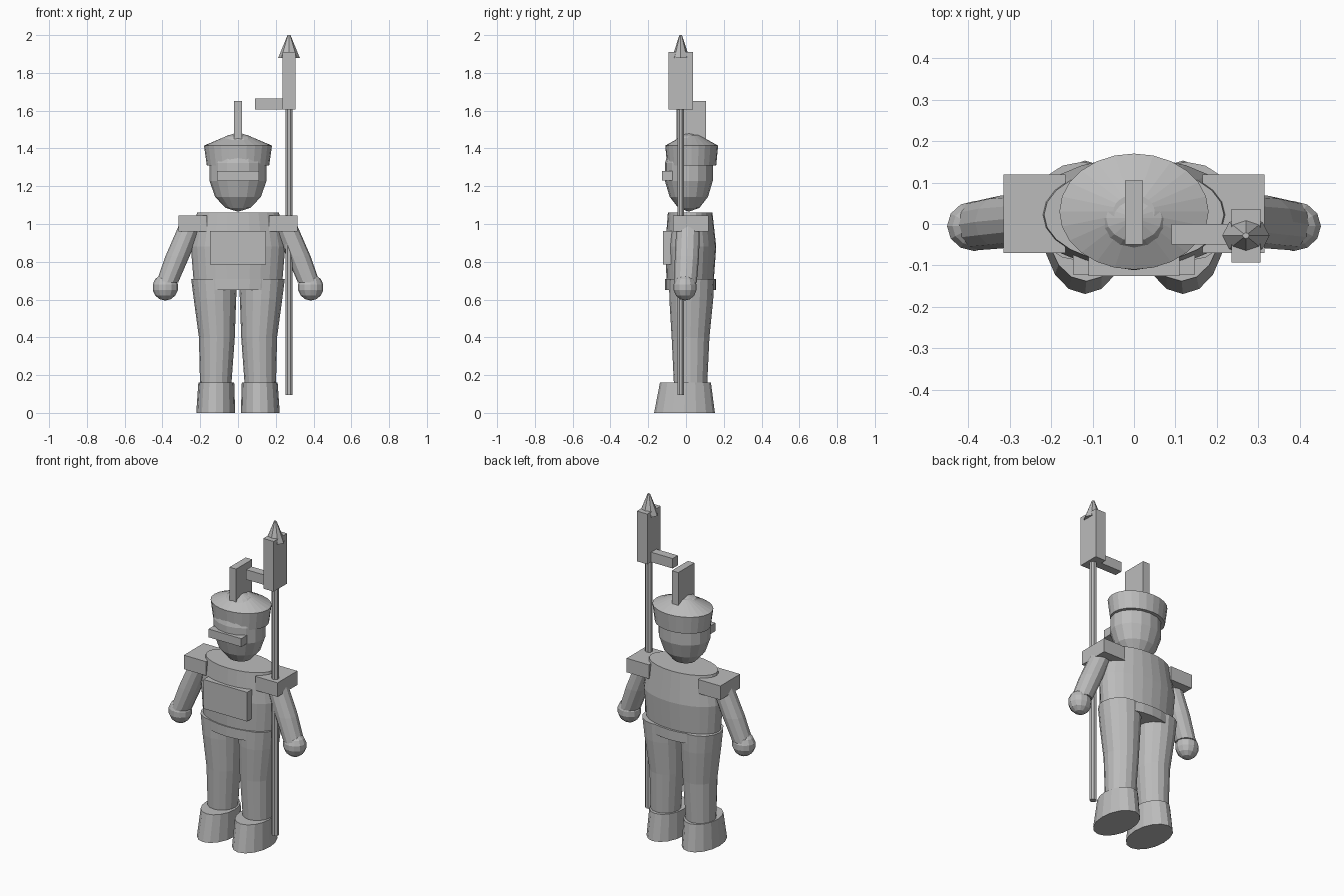
import bpy, bmesh
from math import cos, sin, pi
from mathutils import Vector

cube = bpy.data.objects.get("Cube")
if cube:
    bpy.data.objects.remove(cube, do_unlink=True)

grey = bpy.data.materials.new("plain grey")
grey.use_nodes = True
GREY = (0.5, 0.5, 0.5, 1)
grey.diffuse_color = GREY
grey.node_tree.nodes["Principled BSDF"].inputs["Base Color"].default_value = GREY


def finish(name, bm):
    bmesh.ops.recalc_face_normals(bm, faces=bm.faces)
    mesh = bpy.data.meshes.new(name)
    bm.to_mesh(mesh)
    bm.free()
    mesh.materials.append(grey)
    ob = bpy.data.objects.new(name, mesh)
    bpy.context.collection.objects.link(ob)
    return ob


def box(name, lo, hi):
    bm = bmesh.new()
    bmesh.ops.create_cube(bm, size=1)
    lo, hi = Vector(lo), Vector(hi)
    for v in bm.verts:
        v.co = (lo + hi) / 2 + v.co * (hi - lo)
    return finish(name, bm)


def loft(name, rings, sides, turn=0.0):
    """Bridge horizontal ellipses given as (x, y, z, rx, ry)."""
    bm = bmesh.new()
    loops = []
    for x, y, z, rx, ry in rings:
        angles = [2 * pi * (i + turn) / sides for i in range(sides)]
        loops.append([bm.verts.new((x + rx * cos(a), y + ry * sin(a), z)) for a in angles])
    for low, high in zip(loops, loops[1:]):
        for i in range(sides):
            j = (i + 1) % sides
            bm.faces.new((low[i], low[j], high[j], high[i]))
    bm.faces.new(loops[0])
    bm.faces.new(loops[-1])
    return finish(name, bm)


def ball(name, centre, radii, segments, rings):
    bm = bmesh.new()
    bmesh.ops.create_uvsphere(bm, u_segments=segments, v_segments=rings, radius=1)
    for v in bm.verts:
        v.co = Vector(centre) + v.co * Vector(radii)
    return finish(name, bm)


# Legs, boots, arms, hands and epaulettes on both sides
for side, s in (("left", 1), ("right", -1)):
    loft(side + "_boot", [(s * .118, -.008, 0, .103, .161),
                          (s * .115, -.003, .16, .095, .135)], 16)
    loft(side + "_leg", [(s * .118, .024, .15, .083, .088),
                         (s * .112, .024, .4, .095, .1),
                         (s * .122, .028, .6, .112, .116),
                         (s * .126, .03, .71, .122, .12)], 16)
    loft(side + "_arm", [(s * .375, -.003, .69, .058, .06),
                         (s * .32, .005, .83, .064, .064),
                         (s * .25, .012, 1.0, .06, .062)], 12)
    ball(side + "_hand", (s * .385, -.005, .665), (.068, .062, .07), 12, 7)
    epaulette = sorted((s * .165, s * .315))
    box(side + "_epaulette", (epaulette[0], -.07, .96), (epaulette[1], .12, 1.045))

# Coat
loft("belt", [(0, .025, .65, .235, .135), (0, .025, .71, .245, .135)], 24)
loft("torso", [(0, .022, .70, .235, .125), (0, .025, .88, .25, .135),
               (0, .022, 1.06, .217, .118)], 24)
box("chest_plate", (-.147, -.122, .785), (.147, -.06, .962))

# Head and cap
ball("head", (0, .015, 1.275), (.155, .13, .21), 16, 7)
box("visor", (-.11, -.126, 1.23), (.11, -.07, 1.28))
loft("cap", [(0, .03, 1.31, .165, .13), (0, .03, 1.415, .18, .14),
             (0, .03, 1.47, .05, .04)], 24)
box("plume", (-.022, -.05, 1.44), (.022, .105, 1.65))

# Halberd
loft("pole", [(.27, -.028, z, .021, .019) for z in (.095, 1.62)], 8, .5)
box("blade", (.235, -.093, 1.605), (.305, .036, 1.91))
box("blade_hook", (.09, -.05, 1.605), (.24, 0, 1.665))
loft("spear_tip", [(.27, -.028, 1.88, .057, .046), (.27, -.028, 2.0, .008, .007)], 8)
